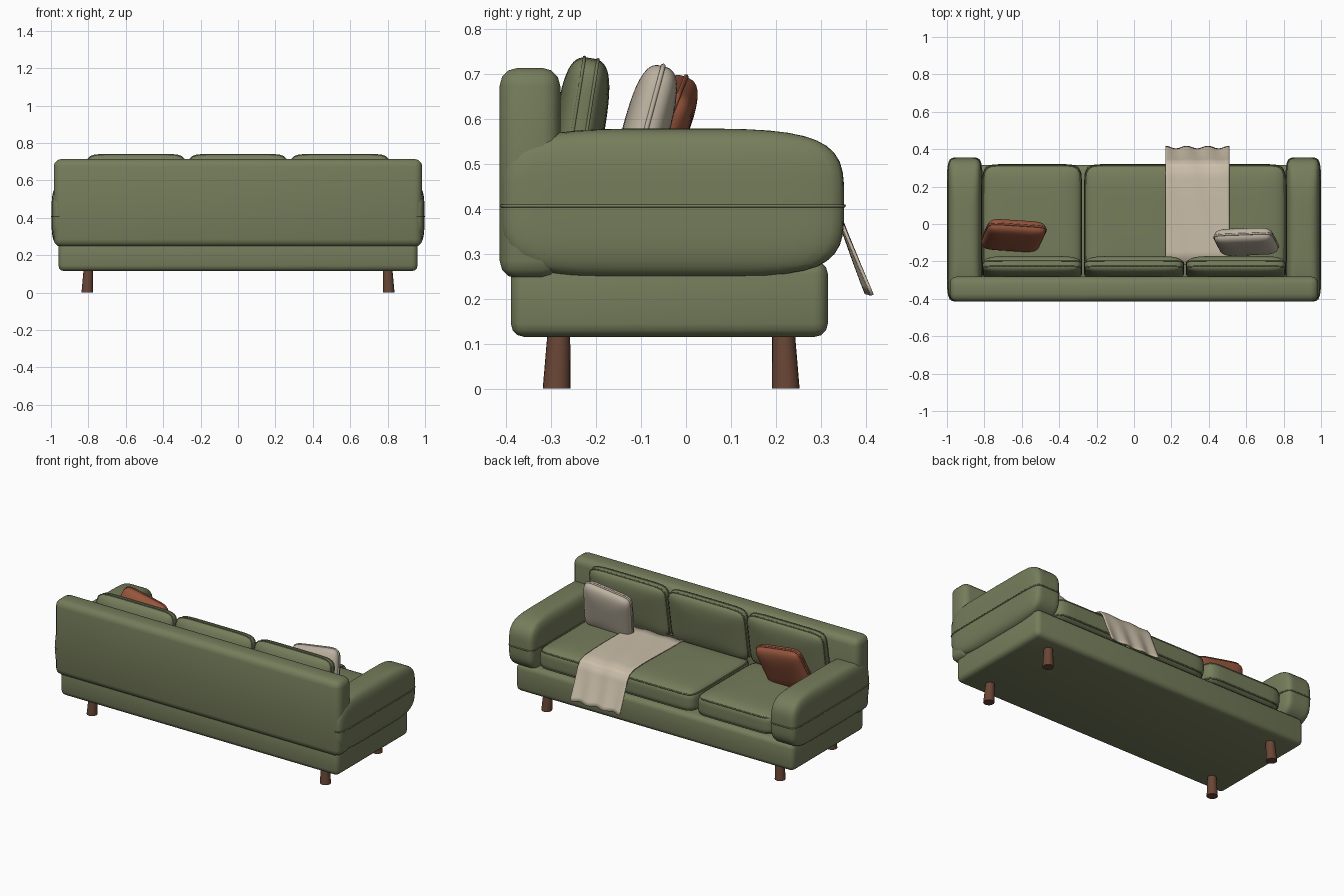
import bpy, bmesh, math
from mathutils import Matrix, Vector, Euler

if "Cube" in bpy.data.objects:
    bpy.data.objects.remove(bpy.data.objects["Cube"])


def material(name, rgb):
    m = bpy.data.materials.new(name)
    m.diffuse_color = (*rgb, 1)
    m.use_nodes = True
    m.node_tree.nodes["Principled BSDF"].inputs["Base Color"].default_value = m.diffuse_color
    return m


GREEN = material("olive_fabric", (0.18, 0.205, 0.105))
WOOD = material("walnut", (0.14, 0.06, 0.035))
RUST = material("rust_fabric", (0.30, 0.09, 0.045))
LINEN = material("linen", (0.50, 0.44, 0.35))
THROW = material("throw_wool", (0.60, 0.52, 0.40))


def finish(bm, name, mat, matrix=Matrix()):
    bmesh.ops.recalc_face_normals(bm, faces=bm.faces)
    me = bpy.data.meshes.new(name)
    bm.to_mesh(me)
    bm.free()
    ob = bpy.data.objects.new(name, me)
    ob.matrix_world = matrix
    me.materials.append(mat)
    me.shade_smooth()
    bpy.context.collection.objects.link(ob)
    return ob


def box(name, lo, hi, r, mat):
    lo, hi = Vector(lo), Vector(hi)
    bm = bmesh.new()
    bmesh.ops.create_cube(bm, size=1)
    for v in bm.verts:
        v.co = (lo + hi) / 2 + v.co * (hi - lo)
    bmesh.ops.bevel(bm, geom=bm.edges[:], offset=r, segments=3, profile=0.5, affect='EDGES')
    ob = finish(bm, name, mat)
    ob.data.set_sharp_from_angle(angle=math.radians(35))
    return ob


def puff(name, half, loc, rot, mat, k, n, seams, tube=0.004):
    """Stuffed superellipsoid, thickness along local z, with piping at the given heights."""
    def norm(p):
        flat = abs(p[0]) ** k + abs(p[1]) ** k
        return (flat ** (n / k) + abs(p[2]) ** n) ** (1 / n)

    matrix = Matrix.LocRotScale(Vector(loc), rot, None)
    h = Vector(half)
    bm = bmesh.new()
    bmesh.ops.create_cube(bm, size=2)
    bmesh.ops.subdivide_edges(bm, edges=bm.edges[:], cuts=13, use_grid_fill=True)
    for v in bm.verts:
        v.co = v.co / norm(v.co) * h
    finish(bm, name, mat, matrix)

    # piping loops follow the outline at each seam height
    N, S = 64, 6
    for i, w in enumerate(seams):
        f = (1 - abs(w) ** n) ** (1 / n)
        pts = []
        for j in range(N):
            side, t = divmod(j, N // 4)
            a = Vector((1, -1 + 2 * t / (N // 4), 0))
            a = Matrix.Rotation(side * math.pi / 2, 3, 'Z') @ a
            a = a / norm(a) * f
            pts.append(Vector((a.x * h.x, a.y * h.y, w * h.z)))
        bm = bmesh.new()
        rings = []
        for j in range(N):
            out = (pts[(j + 1) % N] - pts[j - 1]).normalized().cross(Vector((0, 0, 1)))
            rings.append([bm.verts.new(pts[j] + tube * (out * math.cos(q) + Vector((0, 0, math.sin(q)))))
                          for q in (2 * math.pi * s / S for s in range(S))])
        for j in range(N):
            A, B = rings[j], rings[(j + 1) % N]
            for s in range(S):
                bm.faces.new((A[s], A[(s + 1) % S], B[(s + 1) % S], B[s]))
        finish(bm, f"{name}_piping_{i + 1}", mat, matrix)


def upright(tilt, roll=0):
    """Local z (thickness) faces the sofa opening, top leans forward by tilt."""
    r = Matrix.Rotation(math.radians(-tilt), 3, 'X') @ Matrix.Rotation(math.radians(roll), 3, 'Y')
    return (r @ Matrix.Rotation(math.radians(-90), 3, 'X')).to_quaternion()


FLAT = Euler((0, 0, 0)).to_quaternion()

# frame
box("base", (-0.96, -0.39, 0.115), (0.96, 0.316, 0.285), 0.03, GREEN)
box("backrest", (-0.985, -0.415, 0.245), (0.985, -0.28, 0.714), 0.04, GREEN)

# arms
for s, side in ((-1, "left"), (1, "right")):
    puff(f"{side}_arm", (0.092, 0.381, 0.167), (s * 0.905, -0.029, 0.412), FLAT, GREEN, 9, 4, (-0.03,))

# seat and back cushions
for i, x in enumerate((-0.545, 0, 0.545)):
    puff(f"seat_cushion_{i + 1}", (0.267, 0.3, 0.08), (x, 0.02, 0.355), FLAT, GREEN, 11, 4.5, (-0.6, 0.6))
    puff(f"back_cushion_{i + 1}", (0.265, 0.165, 0.056), (x, -0.238, 0.573), upright(9), GREEN, 9, 3.2, (-0.25, 0.3))

# scatter pillows
puff("rust_pillow", (0.158, 0.15, 0.052), (-0.645, -0.062, 0.54), upright(22, 10), RUST, 8, 3, (0,), 0.006)
puff("linen_pillow", (0.158, 0.158, 0.052), (0.6, -0.095, 0.553), upright(15, -8), LINEN, 8, 3, (0,), 0.006)

# throw blanket draped over the seat front
path = [(-0.22, 0.44), (0.0, 0.44), (0.18, 0.441), (0.27, 0.438), (0.315, 0.425), (0.337, 0.395),
        (0.355, 0.345), (0.382, 0.275), (0.408, 0.21)]
rows = []
for (y0, z0), (y1, z1) in zip(path, path[1:]):
    rows += [(y0 + (y1 - y0) * t / 3, z0 + (z1 - z0) * t / 3) for t in range(3)]
rows.append(path[-1])
bm = bmesh.new()
C = 28
grid = []
for r, (y, z) in enumerate(rows):
    drop = max(0, min(1, (0.42 - z) / 0.2))
    line = []
    for c in range(C + 1):
        u = c / C
        wave = math.sin(u * 6 * math.pi + 0.8 + y * 2)
        line.append(bm.verts.new((0.168 + 0.342 * u, y + 0.007 * drop * wave,
                                  z + 0.003 * (1 - drop) * math.sin(u * 14 + y * 9) - 0.002 * drop * wave)))
    grid.append(line)
for A, B in zip(grid, grid[1:]):
    for c in range(C):
        bm.faces.new((A[c], A[c + 1], B[c + 1], B[c]))
throw = finish(bm, "throw_blanket", THROW)
mod = throw.modifiers.new("thickness", 'SOLIDIFY')
mod.thickness = 0.007
mod.offset = 0

# splayed legs
for sx in (-1, 1):
    for sy, name in ((-1, "back_leg"), (1, "front_leg")):
        bm = bmesh.new()
        bmesh.ops.create_cone(bm, cap_ends=True, segments=20, radius1=0.031, radius2=0.025, depth=0.13)
        for v in bm.verts:
            k = 0.5 - v.co.z / 0.13
            v.co += Vector((sx * (0.8 + 0.006 * k), -0.033 + sy * (0.25 + 0.005 * k), 0.065))
        leg = finish(bm, f"{name}_{'right' if sx > 0 else 'left'}", WOOD)
        leg.data.set_sharp_from_angle(angle=math.radians(40))
